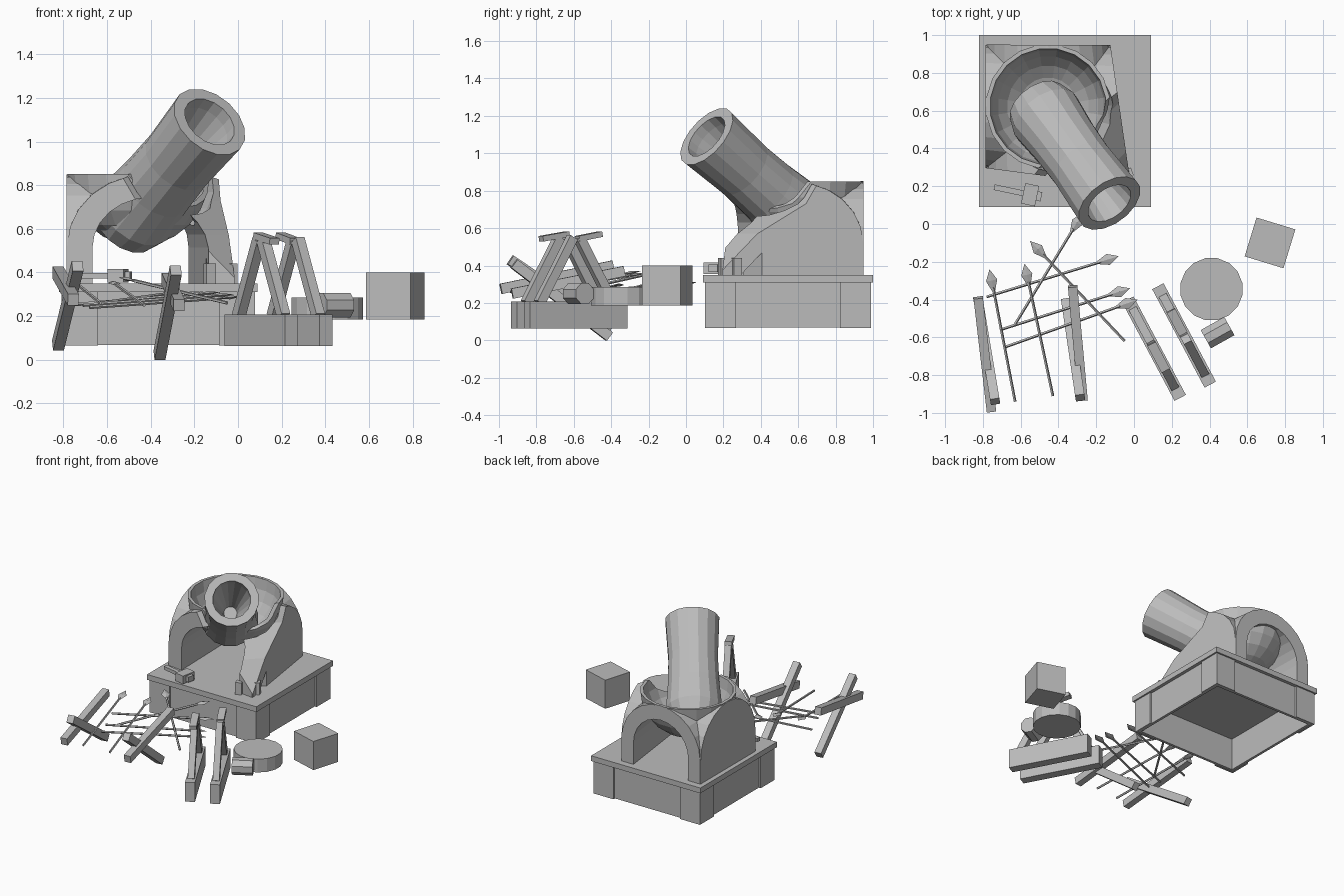
import bpy, bmesh, math
from mathutils import Vector, Matrix

if "Cube" in bpy.data.objects:
    bpy.data.objects.remove(bpy.data.objects["Cube"])

stone = bpy.data.materials.new("plain_grey")
stone.diffuse_color = (0.5, 0.5, 0.5, 1)
stone.use_nodes = True
stone.node_tree.nodes["Principled BSDF"].inputs["Base Color"].default_value = stone.diffuse_color


def finish(name, bm):
    bmesh.ops.recalc_face_normals(bm, faces=bm.faces)
    me = bpy.data.meshes.new(name)
    bm.to_mesh(me)
    bm.free()
    me.materials.append(stone)
    ob = bpy.data.objects.new(name, me)
    bpy.context.collection.objects.link(ob)
    return ob


def box(name, loc, size, rot=0):
    bm = bmesh.new()
    bmesh.ops.create_cube(bm, size=1, matrix=Matrix.Translation(loc)
                          @ Matrix.Rotation(math.radians(rot), 4, 'Z')
                          @ Matrix.Diagonal((*size, 1)))
    return finish(name, bm)


def axis_matrix(a, b):
    # local z runs from a to b, local y stays close to world up
    z = (b - a).normalized()
    up = Vector((0, 0, 1)) if abs(z.z) < 0.95 else Vector((0, 1, 0))
    x = up.cross(z).normalized()
    m = Matrix((x, z.cross(x), z)).transposed().to_4x4()
    m.translation = a
    return m


def beam(name, a, b, w, h):
    a, b = Vector(a), Vector(b)
    bm = bmesh.new()
    n = (b - a).length
    bmesh.ops.create_cube(bm, size=1, matrix=axis_matrix(a, b)
                          @ Matrix.Translation((0, 0, n / 2)) @ Matrix.Diagonal((w, h, n, 1)))
    return finish(name, bm)


def lathe(name, a, b, profile, sides):
    # profile holds (radius, distance from a towards b)
    bm = bmesh.new()
    rings = []
    for r, d in profile:
        if r < 1e-5:
            rings.append([bm.verts.new((0, 0, d))] * sides)
        else:
            rings.append([bm.verts.new((r * math.cos(t), r * math.sin(t), d))
                          for t in (2 * math.pi * (i + .5) / sides for i in range(sides))])
    for p, q in zip(rings, rings[1:]):
        for i in range(sides):
            j = (i + 1) % sides
            bm.faces.new(list(dict.fromkeys((p[i], p[j], q[j], q[i]))))
    bm.transform(axis_matrix(Vector(a), Vector(b)))
    return finish(name, bm)


def prism(name, pts, half, place):
    # profile in the xz plane, extruded both ways along y
    bm = bmesh.new()
    face = bm.faces.new([bm.verts.new((x, -half, z)) for x, z in pts])
    ext = bmesh.ops.extrude_face_region(bm, geom=[face])
    bmesh.ops.translate(bm, vec=(0, 2 * half, 0),
                        verts=[v for v in ext['geom'] if isinstance(v, bmesh.types.BMVert)])
    bm.transform(place)
    return finish(name, bm)


def vault(name, r, half, spring, bottom, turn):
    # arched block running along y (or along x when turned)
    pts = [(-r, bottom)] + [(-r * math.cos(math.pi * i / 12), spring + r * math.sin(math.pi * i / 12))
                            for i in range(13)] + [(r, bottom)]
    return prism(name, pts, half, Matrix.Translation((CX, CY, 0)) @ Matrix.Rotation(turn, 4, 'Z'))


def boolean(ob, other, op):
    m = ob.modifiers.new("cut", 'BOOLEAN')
    m.operation, m.solver, m.object = op, 'EXACT', other
    bpy.context.view_layer.objects.active = ob
    bpy.ops.object.modifier_apply(modifier=m.name)
    bpy.data.objects.remove(other)


def arc(r, n=6):
    # quarter circle from the bottom pole up to the rim, ending at height 0
    return [(r * math.sin(i * math.pi / 2 / n), -r * math.cos(i * math.pi / 2 / n))
            for i in range(n + 1)]


# Plinth: hollow walls, raised corner plates and a top slab
PX, PY = -.365, .545
box("plinth_slab", (PX, PY, .33), (.91, .91, .04))
for s in (-1, 1):
    box("plinth_wall", (PX + s * .42, PY, .19), (.02, .86, .245))
    box("plinth_wall", (PX, PY + s * .42, .19), (.86, .02, .245))
    for t in (-1, 1):
        box("plinth_corner", (PX + s * .436, PY + t * .36, .19), (.014, .165, .25))
        box("plinth_corner", (PX + s * .36, PY + t * .436, .19), (.165, .014, .25))

# Housing: two crossing vaults, open along y, carrying a round bowl in the roof
CX, CY = -.455, .622
bowl_at, bowl_up = (CX, CY, .85), (CX, CY, 1.85)
housing = vault("housing", .327, .327, .525, .345, 0)
boolean(housing, vault("cross_vault", .325, .33, .523, .346, math.pi / 2), 'UNION')
boolean(housing, vault("tunnel_cutter", .228, .6, .515, .2, 0), 'DIFFERENCE')
boolean(housing, lathe("bowl_cutter", bowl_at, bowl_up,
                       arc(.315) + [(.315, .2), (0, .2)], 20), 'DIFFERENCE')
# flare the front right corner outwards
for v in housing.data.vertices:
    t = (v.co.x + .78) / .65 * (.95 - v.co.y) / .66
    v.co.x += .11 * t
    v.co.y -= .1 * t
bowl = lathe("bowl", bowl_at, bowl_up, arc(.33) + list(reversed(arc(.308))), 20)

# Open the front right corner: sloping struts, with a gap beneath them
diagonal = Matrix.Rotation(-math.pi / 4, 4, 'Z')
for part in (housing, bowl):
    diag = diagonal @ Matrix.Translation((0, 0, 0))
    boolean(part, prism("corner_cutter", [(-.58, .88), (-.51, .73), (-.3, .57), (-.09, .3), (.4, .3),
                                          (.4, 1.3), (-.58, 1.3)], 1, diag), 'DIFFERENCE')
boolean(housing, prism("gap_cutter", [(-.32, .3), (-.32, .47), (-.19, .3)], 1, diagonal), 'DIFFERENCE')

# Barrel with a tapering bore
muzzle = Vector((-.13, .11, 1.09))
back = Vector((-.48, .656, -.583)).normalized()
lathe("barrel", muzzle, muzzle + back,
      [(0, .5), (.045, .5), (.06, .4), (.125, .06), (.13, 0), (.187, 0), (.172, .3),
       (.178, .5), (.195, .7), (.165, .8), (.08, .86), (0, .87)], 16)
for x, y in ((-.13, .2), (-.03, .27)):
    box("strut_foot", (x, y, .395), (.045, .045, .09), 20)

# Hammer on the slab
beam("hammer_handle", (-.74, .195, .385), (-.55, .155, .385), .03, .025)
box("hammer_head", (-.55, .155, .385), (.075, .11, .06), -12)
box("hammer_cap", (-.505, .147, .385), (.03, .05, .04), -12)

# Crate, round slab and log
box("crate", (.72, -.1, .2925), (.215, .215, .215), -17)
lathe("round_slab", (.41, -.345, .185), (.41, -.345, .285),
      [(0, 0), (.167, 0), (.167, .1), (0, .1)], 16)
lathe("log", (.38, -.61, .25), (.505, -.54, .25),
      [(0, 0), (.06, 0), (.06, .143), (0, .143)], 8)

# Trestles: ground beam, two leaning legs and a tilted top block
d = Vector((.47, -.883, 0))
up = Vector((0, 0, 1))
for x, y, lo, hi in ((.106, -.66, .13, -.03), (.265, -.59, -.01, -.15)):
    c = Vector((x, y, 0))
    beam("trestle_base", c - d * .295 + up * .135, c + d * .295 + up * .135, .068, .145)
    for s in (-1, 1):
        beam("trestle_leg", c + d * s * .22 + up * .2, c + d * s * .02 + up * .55, .045, .05)
    beam("trestle_top", c + d * lo + up * .543, c + d * hi + up * .568, .05, .03)

# Crossed beams of the barricade
for a, b in (((-.825, -.40, .065), (-.735, -.94, .43)), ((-.825, -.39, .40), (-.755, -.99, .275)),
             ((-.36, -.41, .02), (-.285, -.92, .41)), ((-.325, -.33, .37), (-.27, -.93, .25))):
    beam("barricade_beam", a, b, .05, .055)

# Spears: thin shaft and a flat diamond head
for a, b in (((-.63, -.94, .26), (-.765, -.24, .37)), ((-.43, -.91, .25), (-.58, -.21, .36)),
             ((-.78, -.385, .25), (-.08, -.17, .31)), ((-.71, -.56, .25), (-.02, -.34, .30)),
             ((-.68, -.65, .24), (.02, -.40, .29)), ((-.05, -.62, .26), (-.55, -.09, .38)),
             ((-.63, -.53, .26), (-.27, .06, .31))):
    a, b = Vector(a), Vector(b)
    n = (b - a).length
    lathe("spear_shaft", a, b, [(0, 0), (.008, 0), (.008, n - .1), (0, n - .1)], 5)
    head = lathe("spear_head", (0, 0, 0), (0, 0, 1), [(0, 0), (.03, .08), (0, .14)], 4)
    head.data.transform(axis_matrix(b - (b - a) * .14 / n, b)
                        @ Matrix.Diagonal((1, .3, 1, 1)) @ Matrix.Rotation(math.pi / 4, 4, 'Z'))
